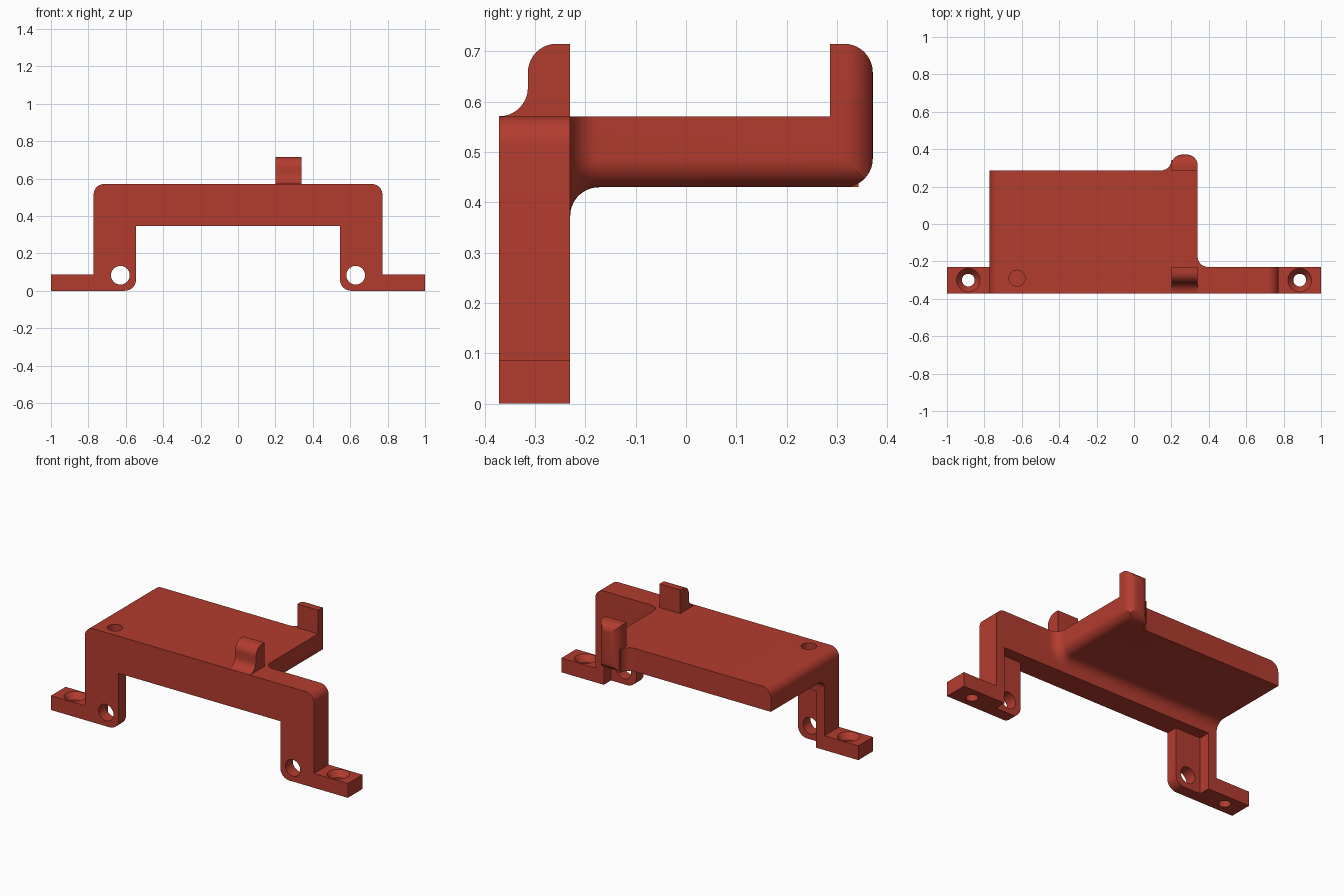
import bpy, bmesh, math
from mathutils import Vector

if "Cube" in bpy.data.objects:
    bpy.data.objects.remove(bpy.data.objects["Cube"])

R = 0.057            # common rounding radius
TOP, LOW = 0.571, 0.43
FRONT, BACK = -0.371, -0.23

red = bpy.data.materials.new("brick red")
red.diffuse_color = (0.45, 0.045, 0.028, 1)
red.use_nodes = True
red.node_tree.nodes["Principled BSDF"].inputs["Base Color"].default_value = red.diffuse_color


def rounded(corners, n=10):
    """Outline from (u, v, radius) right-angle corners."""
    out = []
    for i, (u, v, r) in enumerate(corners):
        p = Vector((u, v))
        if r == 0:
            out.append(p)
            continue
        a = (Vector(corners[i - 1][:2]) - p).normalized()
        b = (Vector(corners[(i + 1) % len(corners)][:2]) - p).normalized()
        c = p + (a + b) * r
        for k in range(n + 1):
            t = k / n * math.pi / 2
            out.append(c - b * r * math.cos(t) - a * r * math.sin(t))
    return out


def loft(name, rings):
    """Solid through matching closed rings of 3D points."""
    bm = bmesh.new()
    vs = [[bm.verts.new(p) for p in ring] for ring in rings]
    n = len(vs[0])
    for a, b in zip(vs, vs[1:]):
        for i in range(n):
            j = (i + 1) % n
            bm.faces.new((a[i], a[j], b[j], b[i]))
    bm.faces.new(vs[0])
    bm.faces.new(vs[-1])
    bmesh.ops.recalc_face_normals(bm, faces=bm.faces)
    me = bpy.data.meshes.new(name)
    bm.to_mesh(me)
    bm.free()
    me.materials.append(red)
    ob = bpy.data.objects.new(name, me)
    bpy.context.collection.objects.link(ob)
    return ob


def place(axis, t, p):
    return {"x": (t, p[0], p[1]), "y": (p[0], t, p[1]), "z": (p[0], p[1], t)}[axis]


def prism(name, pts, axis, a, b):
    return loft(name, [[place(axis, t, p) for p in pts] for t in (a, b)])


def turned(name, axis, centre, steps, n=40):
    """Round solid from (position, radius) steps along an axis."""
    return loft(name, [[place(axis, t, (centre[0] + r * math.cos(k * math.tau / n),
                                        centre[1] + r * math.sin(k * math.tau / n)))
                        for k in range(n)] for t, r in steps])


def combine(ob, other, how):
    """Apply a boolean and remove the helper."""
    other.hide_render = True
    m = ob.modifiers.new("bool", "BOOLEAN")
    m.operation, m.solver, m.object = how, "EXACT", other
    bpy.context.view_layer.objects.active = ob
    bpy.ops.object.modifier_apply(modifier=m.name)
    bpy.data.objects.remove(other)


# Bridge-shaped front frame with feet
half = [(0.545, 0.345, 0), (0.545, 0, 0.06), (1, 0, 0), (1, 0.087, 0),
        (0.772, 0.087, 0), (0.772, TOP, R)]
mirrored = [(-u, v, r) for u, v, r in reversed(half)]
bracket = prism("bracket", rounded(half + mirrored), "y", FRONT, BACK)

# Recess behind the inner half of the legs
combine(bracket, prism("recess", rounded([(-0.715, -0.1, 0), (0.715, -0.1, 0),
        (0.715, 0.345, 0), (-0.715, 0.345, 0)]), "y", -0.30, 0), "DIFFERENCE")


# Shelf, flaring into the frame with a concave fillet
def shelf_ring(y, f):
    pts = rounded([(-0.772, TOP, R), (-0.772, LOW - f, 0),
                   (0.34 + f, LOW - f, R + f), (0.34 + f, TOP, 0)])
    return [(p.x, y, p.y) for p in pts]


rings = [shelf_ring(-0.28, R)]
for k in range(11):
    t = k / 10 * math.pi / 2
    rings.append(shelf_ring(BACK + R * (1 - math.cos(t)), R * (1 - math.sin(t))))
rings.append(shelf_ring(0.286, 0))
combine(bracket, loft("shelf", rings), "UNION")

# Upright stop at the back corner, rounded in three directions
stop = prism("stop", rounded([(0.2, 0.28, 0), (0.34, 0.28, 0),
                              (0.34, 0.371, R), (0.2, 0.371, R)]), "z", LOW, 0.715)
combine(stop, prism("side_shape", rounded([(0.2857, LOW - 0.0001, 0), (0.371, LOW - 0.0001, R),
        (0.371, 0.715, R), (0.2857, 0.715, 0)]), "x", 0.1, 0.5), "INTERSECT")
combine(stop, prism("end_shape", rounded([(0.1, 0.8, 0), (0.1, LOW, 0),
        (0.34, LOW, R), (0.34, 0.8, 0)]), "y", 0.2, 0.5), "INTERSECT")
combine(bracket, stop, "UNION")

# Concave fillet between shelf edge and stop
arc = [(0.2 - R + R * math.cos(-k / 10 * math.pi / 2),
        0.2857 + R + R * math.sin(-k / 10 * math.pi / 2)) for k in range(11)]
combine(bracket, prism("stop_fillet", [(0.21, 0.2857 + R)] + arc + [(0.2 - R, 0.28), (0.21, 0.28)],
                       "z", LOW, TOP), "UNION")

# Front clip with an S-shaped front
sweep = [k / 10 * math.pi / 2 for k in range(11)]
clip = [(FRONT + R * math.sin(t), TOP + R * (1 - math.cos(t))) for t in sweep]
clip += [(-0.257 - R * math.cos(t), 0.715 - R + R * math.sin(t)) for t in sweep]
clip += [(BACK, 0.715), (BACK, TOP - 0.02), (FRONT, TOP - 0.02)]
combine(bracket, prism("clip", clip, "x", 0.2, 0.34), "UNION")

# Leg holes, countersunk foot holes and the blind hole in the shelf
for s in (-1, 1):
    combine(bracket, turned("leg_hole", "y", (0.629 * s, 0.083), [(-0.5, 0.05), (-0.1, 0.05)]),
            "DIFFERENCE")
    combine(bracket, turned("foot_hole", "z", (0.886 * s, -0.30),
            [(-0.1, 0.034), (0.05, 0.034), (0.087, 0.063), (0.12, 0.063)]), "DIFFERENCE")
combine(bracket, turned("pin_hole", "z", (-0.625, -0.29), [(0.46, 0.043), (0.7, 0.043)]),
        "DIFFERENCE")

# Smooth the roundings, keep the corners crisp
bpy.ops.object.select_all(action="DESELECT")
bracket.select_set(True)
bpy.context.view_layer.objects.active = bracket
bpy.ops.object.shade_smooth_by_angle(angle=math.radians(30))
